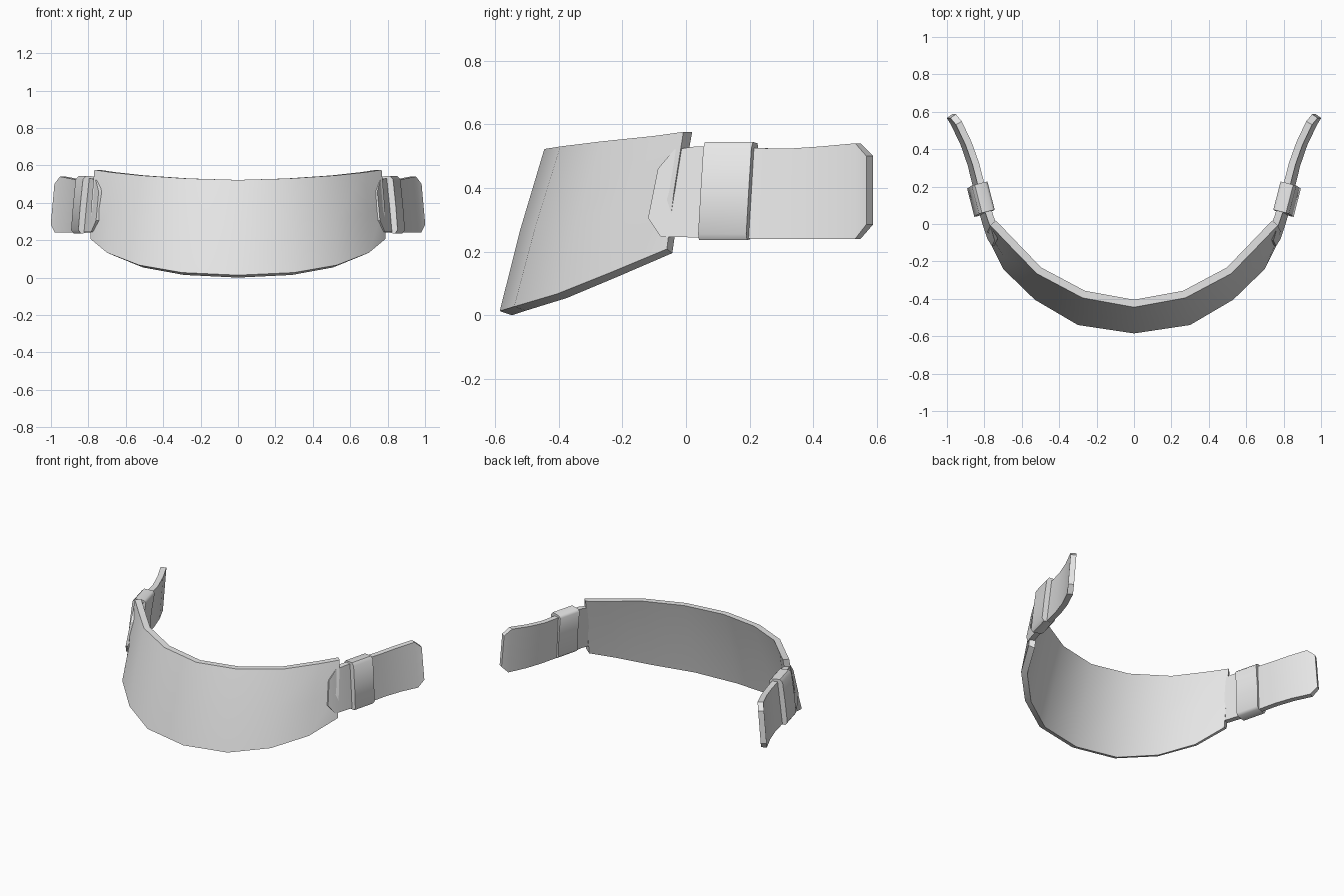
import bpy, bmesh, math
from mathutils import Vector

if "Cube" in bpy.data.objects:
    bpy.data.objects.remove(bpy.data.objects["Cube"])

grey = bpy.data.materials.new("light_grey")
grey.diffuse_color = (0.8, 0.8, 0.8, 1)
grey.use_nodes = True
grey.node_tree.nodes["Principled BSDF"].inputs["Base Color"].default_value = grey.diffuse_color


def loft(name, rings, angle=30):
    """Closed solid from a list of equal-length point loops."""
    bm = bmesh.new()
    loops = [[bm.verts.new(p) for p in ring] for ring in rings]
    n = len(loops[0])
    for a, b in zip(loops, loops[1:]):
        for i in range(n):
            j = (i + 1) % n
            bm.faces.new((a[i], a[j], b[j], b[i]))
    bm.faces.new(loops[0])
    bm.faces.new(loops[-1])
    bmesh.ops.recalc_face_normals(bm, faces=bm.faces)
    mesh = bpy.data.meshes.new(name)
    bm.to_mesh(mesh)
    bm.free()
    mesh.materials.append(grey)
    ob = bpy.data.objects.new(name, mesh)
    bpy.context.collection.objects.link(ob)
    bpy.ops.object.select_all(action='DESELECT')
    bpy.context.view_layer.objects.active = ob
    ob.select_set(True)
    bpy.ops.object.shade_smooth_by_angle(angle=math.radians(angle))
    return ob


def plan_normal(points, i):
    """Horizontal outward normal of a path at point i."""
    a, b = points[max(i - 1, 0)], points[min(i + 1, len(points) - 1)]
    t = Vector((b[0] - a[0], b[1] - a[1], 0)).normalized()
    return Vector((t.y, -t.x, 0))


def mirrored(points):
    return [(-x, y, z) for x, y, z in reversed(points[1:])] + points


# Curved front panel: outer bottom and top edges, from the centre to the right
bottom = mirrored([(0, -.585, .013), (.30, -.54, .027), (.53, -.405, .067),
                   (.70, -.24, .133), (.79, -.06, .208)])
top = mirrored([(0, -.445, .522), (.275, -.395, .53), (.52, -.265, .546),
                (.68, -.10, .563), (.768, -.008, .576)])
rings = []
for i in range(len(top)):
    nb, nt = plan_normal(bottom, i), plan_normal(top, i)
    b, t = Vector(bottom[i]), Vector(top[i])
    mid = (b + t) / 2 + (nb + nt) * .003
    rings.append([b, mid, t, t - nt * .04, mid - (nb + nt) * .02,
                  b - nb * .038 - Vector((0, 0, .013))])
loft("front_panel", rings)

# Strap path at mid height: x, y, low z, high z, backward slant
strap = [(.735, -.095, .305, .46, .2), (.755, -.05, .245, .52, .15),
         (.78, .02, .245, .53, .1), (.81, .12, .242, .53, .06),
         (.833, .22, .24, .525, .04), (.858, .32, .24, .523, .02),
         (.897, .43, .24, .53, 0), (.95, .54, .24, .54, 0),
         (.977, .577, .285, .50, 0)]
LEAN = -.09   # the bottom sits further out than the top
MID = .39

for side, s in (("right", 1), ("left", -1)):
    # Side strap with chamfered tip
    rings = []
    for i, (x, y, lo, hi, slant) in enumerate(strap):
        n = plan_normal(strap, i) * .018
        ring = []
        for z, k in ((lo, 1), (hi, 1), (hi, -1), (lo, -1)):
            dz = z - MID
            ring.append((s * (x + LEAN * dz + k * n.x),
                         y + slant * dz + k * n.y, z))
        rings.append(ring)
    loft(side + "_strap", rings)

    # Sleeve around the strap, with softened corners
    section = [(-.042, -.135), (-.028, -.150), (.030, -.154), (.045, -.135),
               (.047, 0), (.045, .135), (.030, .154), (-.028, .150),
               (-.042, .135), (-.036, 0)]
    d = Vector((.25, .97, 0)).normalized()
    n = Vector((d.y, -d.x, 0))
    rings = []
    for along in (-.078, .078):
        ring = []
        for off, dz in section:
            p = Vector((.817, .133, MID)) + d * along + n * off
            ring.append((s * (p.x + LEAN * dz), p.y + .06 * dz, MID + dz))
        rings.append(ring)
    loft(side + "_sleeve", rings, 50)
